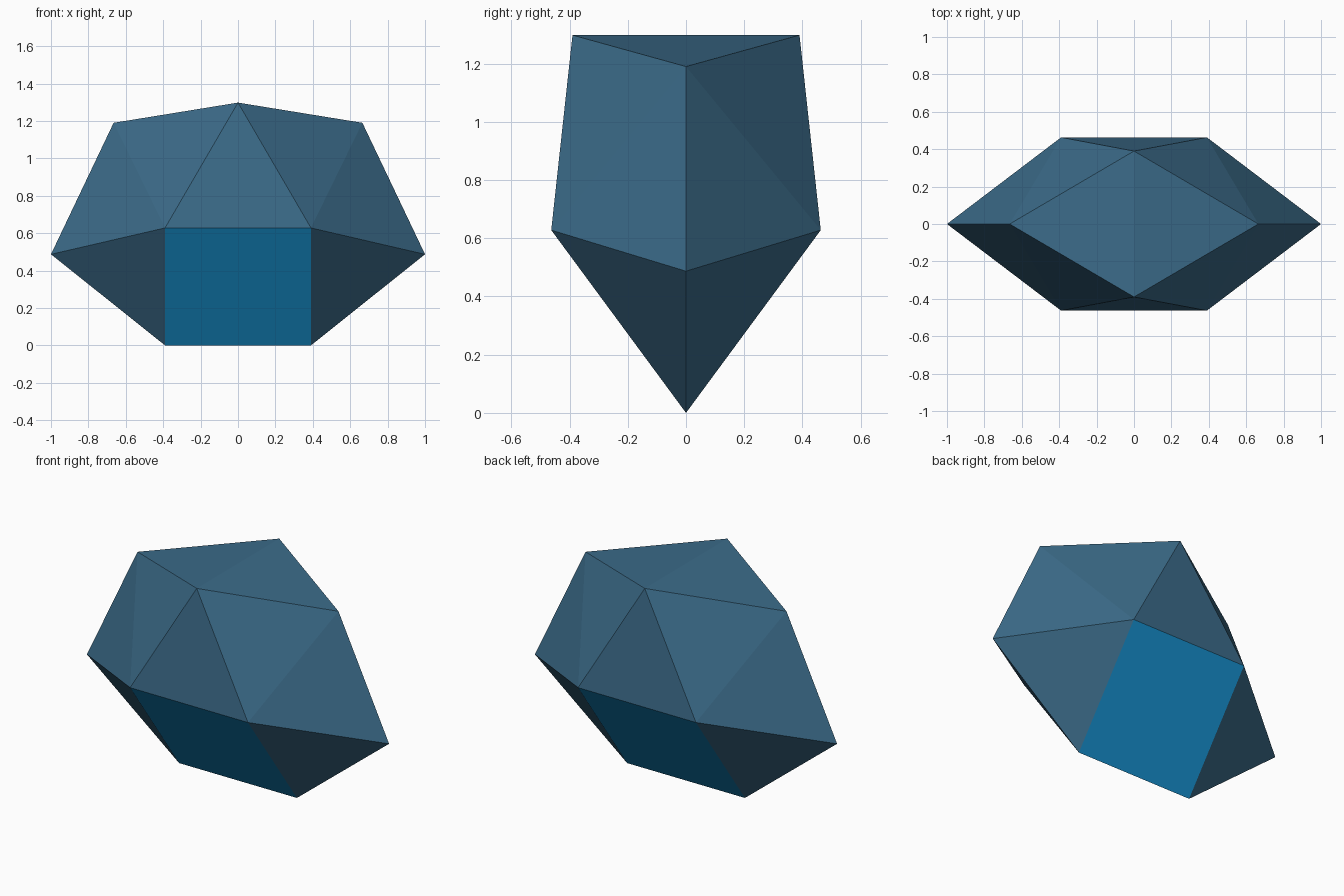
import bpy, bmesh

if "Cube" in bpy.data.objects:
    bpy.data.objects.remove(bpy.data.objects["Cube"])


def flat_material(name, rgb):
    mat = bpy.data.materials.new(name)
    mat.diffuse_color = (*rgb, 1.0)
    mat.use_nodes = True
    mat.node_tree.nodes["Principled BSDF"].inputs["Base Color"].default_value = mat.diffuse_color
    return mat


slate = flat_material("slate blue", (0.044, 0.147, 0.25))
bright = flat_material("bright blue", (0.01, 0.33, 0.73))

# Corner points of one quarter, mirrored across x and y
quarter = [
    (0.39, 0.0, 0.0),      # keel
    (0.39, 0.463, 0.628),  # waist
    (1.0, 0.0, 0.487),     # side tip
    (0.665, 0.0, 1.19),    # shoulder
    (0.0, 0.39, 1.298),    # crest
]
corners = sorted({(sx * x + 0.0, sy * y + 0.0, z)
                  for x, y, z in quarter for sx in (-1, 1) for sy in (-1, 1)})

# Faceted gem: convex skin over the corners
bm = bmesh.new()
for co in corners:
    bm.verts.new(co)
bmesh.ops.convex_hull(bm, input=bm.verts[:])
bmesh.ops.recalc_face_normals(bm, faces=bm.faces[:])

# Bright lower panels: downward faces square to the front and back
bm.normal_update()
for face in bm.faces:
    n = face.normal
    face.smooth = False
    face.material_index = 1 if abs(n.x) < 0.01 and n.z < -0.1 else 0

mesh = bpy.data.meshes.new("faceted_gem")
bm.to_mesh(mesh)
bm.free()
mesh.materials.append(slate)
mesh.materials.append(bright)
gem = bpy.data.objects.new("faceted_gem", mesh)
bpy.context.collection.objects.link(gem)
